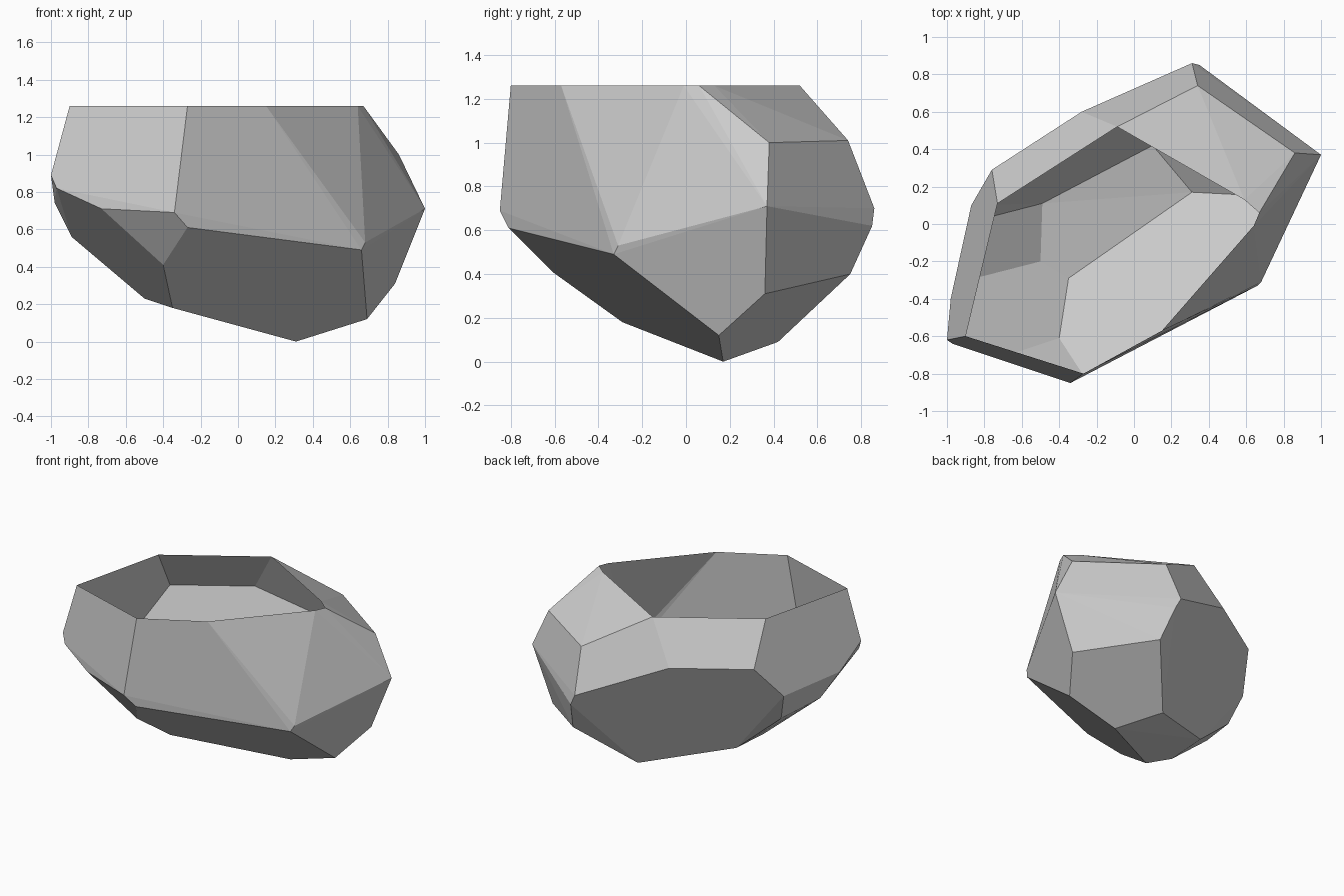
import bpy
import bmesh
from math import radians

cube = bpy.data.objects.get("Cube")
if cube:
    bpy.data.objects.remove(cube, do_unlink=True)

RIM_HEIGHT = 1.26


def make_material(name, colour):
    material = bpy.data.materials.new(name)
    material.use_nodes = True
    material.diffuse_color = colour
    shader = next(n for n in material.node_tree.nodes if n.type == "BSDF_PRINCIPLED")
    shader.inputs["Base Color"].default_value = colour
    return material


# Corners of the open rim, all at one height
rim = [(-.9, -.6), (-.27, -.8), (.15, -.57), (.64, -.01),
       (.67, .06), (.59, .13), (-.09, .52), (-.73, .11)]

# Upper corners around the sides
shoulder = [(-.06, .55, 1.21), (.34, .74, 1.01), (.86, .38, 1), (-.28, .6, .96),
            (-.76, .29, .96), (-1, -.62, .89), (-.97, -.64, .82)]

# Widest band
belly = [(1, .37, .71), (.68, -.31, .53), (.66, -.33, .49), (-.27, -.81, .61),
         (-.34, -.85, .69), (-.73, -.72, .71), (-.98, -.4, .74), (-.87, .1, .72),
         (.31, .86, .7), (.35, .85, .62)]

# Lower corners down to the resting point
base = [(.4, .75, .4), (.84, .36, .31), (.69, .15, .12), (.31, .17, 0),
        (.1, .42, .09), (-.49, .11, .24), (-.8, .03, .51), (-.89, -.3, .56),
        (-.5, -.2, .23), (-.35, -.29, .18), (-.4, -.61, .41)]


def build_rock_shell(name, material):
    bm = bmesh.new()
    corners = [(x, y, RIM_HEIGHT) for x, y in rim] + shoulder + belly + base
    for corner in corners:
        bm.verts.new(corner)
    bmesh.ops.convex_hull(bm, input=bm.verts[:])

    # Open the flat top so the hollow inside shows
    lid = [f for f in bm.faces
           if all(abs(v.co.z - RIM_HEIGHT) < 1e-4 for v in f.verts)]
    bmesh.ops.delete(bm, geom=lid, context="FACES")

    # Merge almost flat neighbours into clean facets
    bmesh.ops.dissolve_limit(bm, angle_limit=radians(3),
                             verts=bm.verts[:], edges=bm.edges[:])
    bmesh.ops.recalc_face_normals(bm, faces=bm.faces[:])
    for face in bm.faces:
        face.smooth = False

    mesh = bpy.data.meshes.new(name)
    bm.to_mesh(mesh)
    bm.free()
    mesh.materials.append(material)
    rock = bpy.data.objects.new(name, mesh)
    bpy.context.collection.objects.link(rock)
    return rock


stone_grey = make_material("stone grey", (.6, .6, .6, 1))
build_rock_shell("rock_shell", stone_grey)
